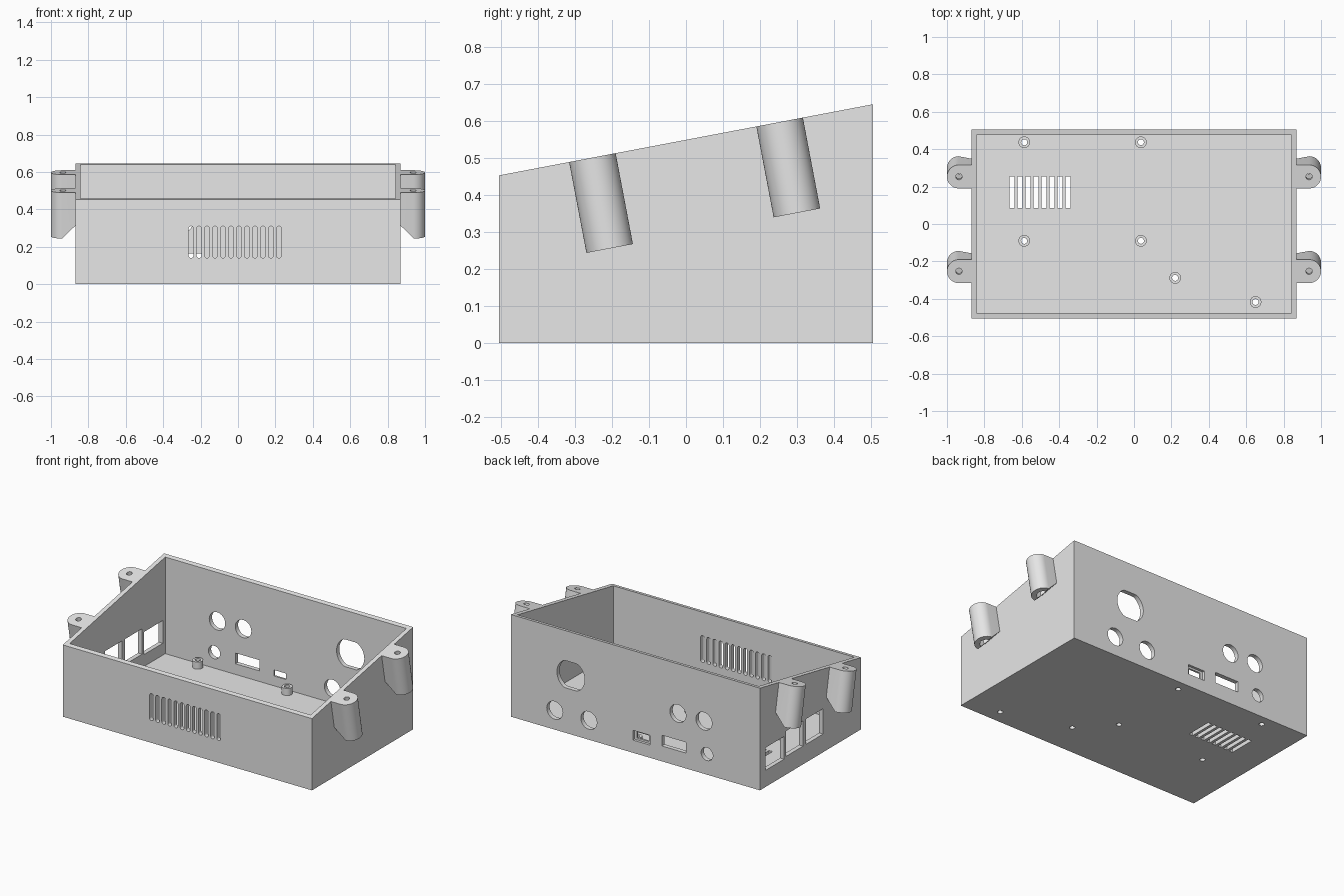
import bpy, bmesh
from math import sin, cos, pi, atan2
from mathutils import Matrix, Vector

if "Cube" in bpy.data.objects:
    bpy.data.objects.remove(bpy.data.objects["Cube"])

HX, HY = 0.87, 0.505            # half width and half depth
WALL, FLOOR = 0.028, 0.03
FRONT_H, BACK_H = 0.453, 0.645
TILT = atan2(BACK_H - FRONT_H, 2 * HY)

grey = bpy.data.materials.new("light_grey_plastic")
grey.use_nodes = True
grey.diffuse_color = (0.8, 0.8, 0.8, 1)
grey.node_tree.nodes["Principled BSDF"].inputs["Base Color"].default_value = (0.8, 0.8, 0.8, 1)

# Extrusion frames: (a, b, depth) to world
ALONG_X = lambda a, b, d: (d, a, b)
ALONG_Y = lambda a, b, d: (a, d, b)
ALONG_Z = lambda a, b, d: (a, b, d)


def prism(name, pts, frame, lo, hi):
    """Solid made by extruding a 2D outline between two depths."""
    bm = bmesh.new()
    ends = [[bm.verts.new(frame(a, b, d)) for a, b in pts] for d in (lo, hi)]
    for ring in ends:
        bm.faces.new(ring)
    for i in range(len(pts)):
        j = (i + 1) % len(pts)
        bm.faces.new((ends[0][i], ends[0][j], ends[1][j], ends[1][i]))
    bmesh.ops.recalc_face_normals(bm, faces=bm.faces)
    mesh = bpy.data.meshes.new(name)
    bm.to_mesh(mesh)
    bm.free()
    mesh.materials.append(grey)
    obj = bpy.data.objects.new(name, mesh)
    bpy.context.collection.objects.link(obj)
    return obj


def circle(a, b, r, n=40):
    return [(a + r * cos(2 * pi * i / n), b + r * sin(2 * pi * i / n)) for i in range(n)]


def rect(a0, a1, b0, b1):
    return [(a0, b0), (a1, b0), (a1, b1), (a0, b1)]


def slot(a, b0, b1, r, n=8):
    """Upright slot with round ends."""
    top = [(a + r * cos(pi * i / n), b1 - r + r * sin(pi * i / n)) for i in range(n + 1)]
    low = [(a - r * cos(pi * i / n), b0 + r - r * sin(pi * i / n)) for i in range(n + 1)]
    return top + low


def cut(target, pts, frame, lo, hi):
    cutter = prism("cutter", pts, frame, lo, hi)
    mod = target.modifiers.new("cut", 'BOOLEAN')
    mod.operation, mod.solver, mod.object = 'DIFFERENCE', 'EXACT', cutter
    bpy.context.view_layer.objects.active = target
    bpy.ops.object.modifier_apply(modifier=mod.name)
    mesh = cutter.data
    bpy.data.objects.remove(cutter)
    bpy.data.meshes.remove(mesh)


# Case: sloped open-top box
case = prism("case", [(-HY, 0), (HY, 0), (HY, BACK_H), (-HY, FRONT_H)], ALONG_X, -HX, HX)
ix, iy = HX - WALL, HY - WALL
cut(case, rect(-ix, ix, -iy, iy), ALONG_Z, FLOOR, 1)

# Front vents
for i in range(12):
    cut(case, slot(-0.251 + 0.0427 * i, 0.14, 0.31, 0.0135), ALONG_Y, -0.6, -0.4)

# Floor vents
for i in range(8):
    x = -0.652 + 0.0427 * i
    cut(case, rect(x - 0.0125, x + 0.0125, 0.085, 0.255), ALONG_Z, -0.1, 0.1)

# Round holes in the back wall: x, z, radius
for x, z, r in [(0.563, 0.122, 0.056), (0.325, 0.122, 0.056), (-0.297, 0.332, 0.056),
                (-0.479, 0.332, 0.056), (-0.5, 0.13, 0.041)]:
    cut(case, circle(x, z, r), ALONG_Y, 0.4, 0.6)

# Large connector hole with flat top and bottom
flatted = [(0.451 + a, 0.37 + max(-0.086, min(0.086, b))) for a, b in circle(0, 0, 0.097, 48)]
cut(case, flatted, ALONG_Y, 0.4, 0.6)

# Back sockets: a plain slot, and a small slot in a recess
cut(case, rect(-0.353, -0.185, 0.097, 0.165), ALONG_Y, 0.4, 0.6)
cut(case, rect(-0.102, 0.018, 0.08, 0.142), ALONG_Y, HY - 0.016, 0.6)
cut(case, rect(-0.084, 0.0, 0.092, 0.13), ALONG_Y, 0.4, 0.6)

# Three sockets in the side wall
for y0, y1, z0, z1 in [(0.265, 0.452, 0.105, 0.248), (0.075, 0.245, 0.115, 0.275),
                       (-0.125, 0.045, 0.115, 0.275)]:
    cut(case, rect(y0, y1, z0, z1), ALONG_X, -1, -0.8)

# Standoffs with screw bores through the floor
parts = [case]
for i, (x, y) in enumerate([(-0.587, 0.437), (0.037, 0.437), (-0.587, -0.09),
                            (0.037, -0.09), (0.22, -0.288), (0.65, -0.417)]):
    post = prism(f"standoff_{i + 1}", circle(x, y, 0.031, 32), ALONG_Z, FLOOR - 0.002, 0.075)
    for target in (post, case):
        cut(target, circle(x, y, 0.016, 24), ALONG_Z, -0.1, 0.2)
    parts.append(post)

# Mounting lug: rounded tab, underside sloped, screw hole and hex nut pocket
R, CX = 0.064, 0.936
tab = [(0.86, -R)] + [(CX + R * sin(pi * i / 24), -R * cos(pi * i / 24)) for i in range(25)] + [(0.86, R)]
lug = prism("lug", tab, ALONG_Z, -0.25, 0)
bm = bmesh.new()
bm.from_mesh(lug.data)
geom = bm.verts[:] + bm.edges[:] + bm.faces[:]
res = bmesh.ops.bisect_plane(bm, geom=geom, plane_co=(HX, 0, -0.18),
                             plane_no=Vector((-1, 0, -1)).normalized(), clear_outer=True)
bmesh.ops.holes_fill(bm, edges=[e for e in bm.edges if e.is_boundary], sides=0)
bmesh.ops.recalc_face_normals(bm, faces=bm.faces)
bm.to_mesh(lug.data)
bm.free()
cut(lug, circle(CX, 0, 0.036, 6), ALONG_Z, -0.3, -0.035)
cut(lug, circle(CX, 0, 0.017, 24), ALONG_Z, -0.3, 0.1)

# Place the four lugs flush with the sloped rim
for y, end in [(-0.253, "front"), (0.253, "back")]:
    rim = (FRONT_H + BACK_H) / 2 + y * (BACK_H - FRONT_H) / (2 * HY)
    for sx, side in [(1, "left"), (-1, "right")]:
        mesh = lug.data.copy()
        mesh.transform(Matrix.Translation((0, y, rim)) @ Matrix.Rotation(TILT, 4, 'X'))
        if sx < 0:
            mesh.transform(Matrix.Scale(-1, 4, (1, 0, 0)))
            mesh.flip_normals()
        obj = bpy.data.objects.new(f"{end}_{side}_lug", mesh)
        bpy.context.collection.objects.link(obj)
        parts.append(obj)
bpy.data.objects.remove(lug)

# Smooth curved walls, keep hard edges
bpy.ops.object.select_all(action='DESELECT')
for obj in parts:
    obj.select_set(True)
bpy.context.view_layer.objects.active = case
bpy.ops.object.shade_smooth_by_angle()
